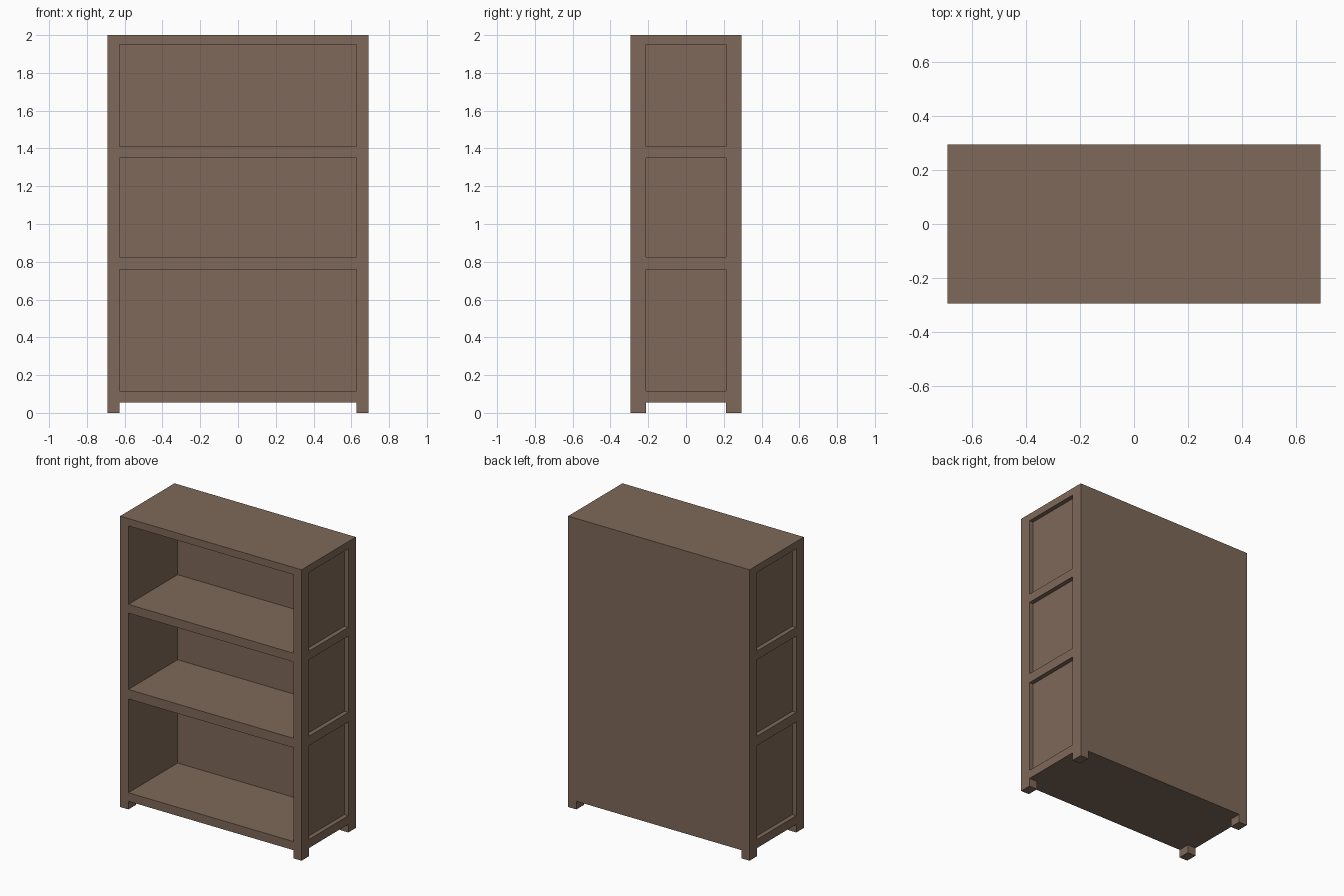
import bpy

if "Cube" in bpy.data.objects:
    bpy.data.objects.remove(bpy.data.objects["Cube"])

W, D, H = 0.69, 0.295, 2.0            # half width, half depth, height
INNER_X, POST_Y = 0.627, 0.213        # inner faces of the corner posts
BAYS = [(0.115, 0.76), (0.825, 1.35), (1.41, 1.95)]   # open heights between rails


def box(name, x, y, z):
    """Box given by its (min, max) range on each axis."""
    bpy.ops.mesh.primitive_cube_add(
        size=1, location=[(a + b) / 2 for a, b in (x, y, z)])
    ob = bpy.context.object
    ob.name = name
    ob.scale = [b - a for a, b in (x, y, z)]
    bpy.ops.object.transform_apply(location=True, rotation=False, scale=True)
    return ob


def carve(body, x, y, z):
    """Cut a box out of the body and discard the cutter."""
    cutter = box("cutter", x, y, z)
    cutter.hide_render = True
    mod = body.modifiers.new("carve", 'BOOLEAN')
    mod.operation, mod.solver, mod.object = 'DIFFERENCE', 'EXACT', cutter
    bpy.context.view_layer.objects.active = body
    bpy.ops.object.modifier_apply(modifier=mod.name)
    bpy.data.objects.remove(cutter, do_unlink=True)


# Bookcase carcass
bookcase = box("bookcase_frame", (-W, W), (-D, D), (0, H))

for z in BAYS:
    # Open shelf bay, leaving the back board
    carve(bookcase, (-INNER_X, INNER_X), (-D - 0.1, 0.24), z)
    # Recessed panel on each side
    for s in (-1, 1):
        carve(bookcase, sorted((s * 0.66, s * (W + 0.1))), (-POST_Y, POST_Y), z)

# Gaps under the case that leave four feet
carve(bookcase, (-INNER_X, INNER_X), (-D - 0.1, D + 0.1), (-0.1, 0.056))
carve(bookcase, (-W - 0.1, W + 0.1), (-POST_Y, POST_Y), (-0.1, 0.056))

# Brown wood
wood = bpy.data.materials.new("brown_wood")
wood.diffuse_color = (0.21, 0.14, 0.10, 1)
wood.use_nodes = True
wood.node_tree.nodes["Principled BSDF"].inputs["Base Color"].default_value = wood.diffuse_color
bookcase.data.materials.clear()
bookcase.data.materials.append(wood)
